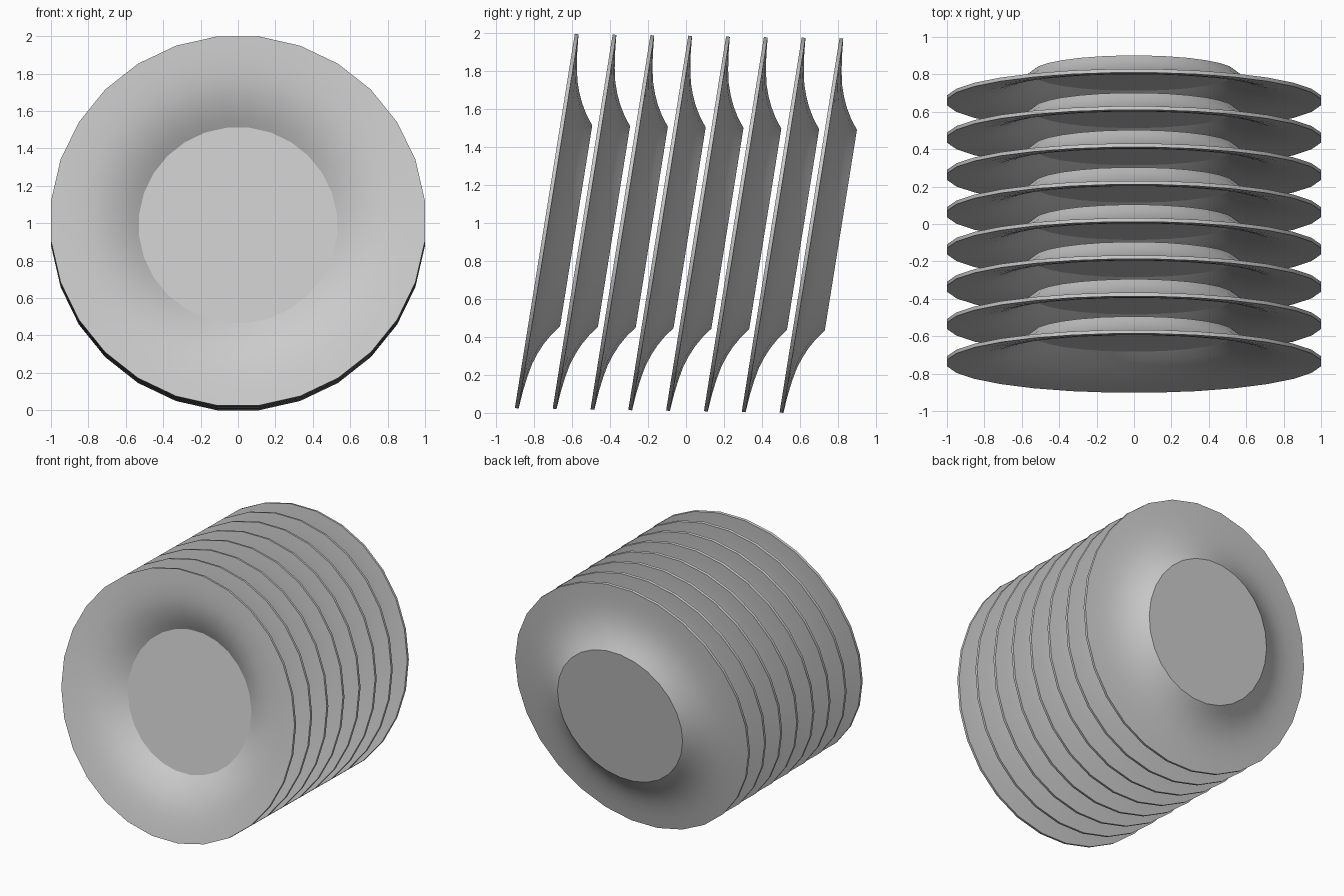
import bpy, bmesh
from math import sin, cos, pi, radians

if "Cube" in bpy.data.objects:
    bpy.data.objects.remove(bpy.data.objects["Cube"])

SIDES = 28
# (radius, depth towards the back): foot -> outer wall -> rim -> inner wall -> well
PROFILE = [(0.539, 0.157), (0.59, 0.119), (0.645, 0.087), (0.70, 0.063),
           (0.76, 0.043), (0.83, 0.029), (0.91, 0.018), (1.005, 0.010),
           (1.005, -0.010), (0.91, -0.002), (0.83, 0.009), (0.76, 0.023),
           (0.70, 0.043), (0.645, 0.067), (0.585, 0.100), (0.532, 0.137)]


def make_plate_mesh():
    bm = bmesh.new()
    rings = []
    for r, h in PROFILE:
        angles = [2 * pi * (k + 0.5) / SIDES for k in range(SIDES)]
        rings.append([bm.verts.new((r * sin(a), h, r * cos(a))) for a in angles])
    for a, b in zip(rings, rings[1:]):
        for k in range(SIDES):
            j = (k + 1) % SIDES
            bm.faces.new((a[k], a[j], b[j], b[k]))
    # flat foot and flat well
    bm.faces.new(rings[0])
    bm.faces.new(rings[-1])
    bmesh.ops.recalc_face_normals(bm, faces=bm.faces[:])
    mesh = bpy.data.meshes.new("plate")
    bm.to_mesh(mesh)
    bm.free()
    return mesh


# row of eight leaning plates
for i in range(8):
    plate = bpy.data.objects.new(f"plate_{i + 1}", make_plate_mesh())
    bpy.context.collection.objects.link(plate)
    plate.location = (0, -0.734 + 0.1993 * i, 1.0105 - 0.0033 * i)
    plate.rotation_euler = (radians(-9.1), 0, 0)
    bpy.ops.object.select_all(action='DESELECT')
    plate.select_set(True)
    bpy.context.view_layer.objects.active = plate
    bpy.ops.object.shade_smooth_by_angle(angle=radians(25))
